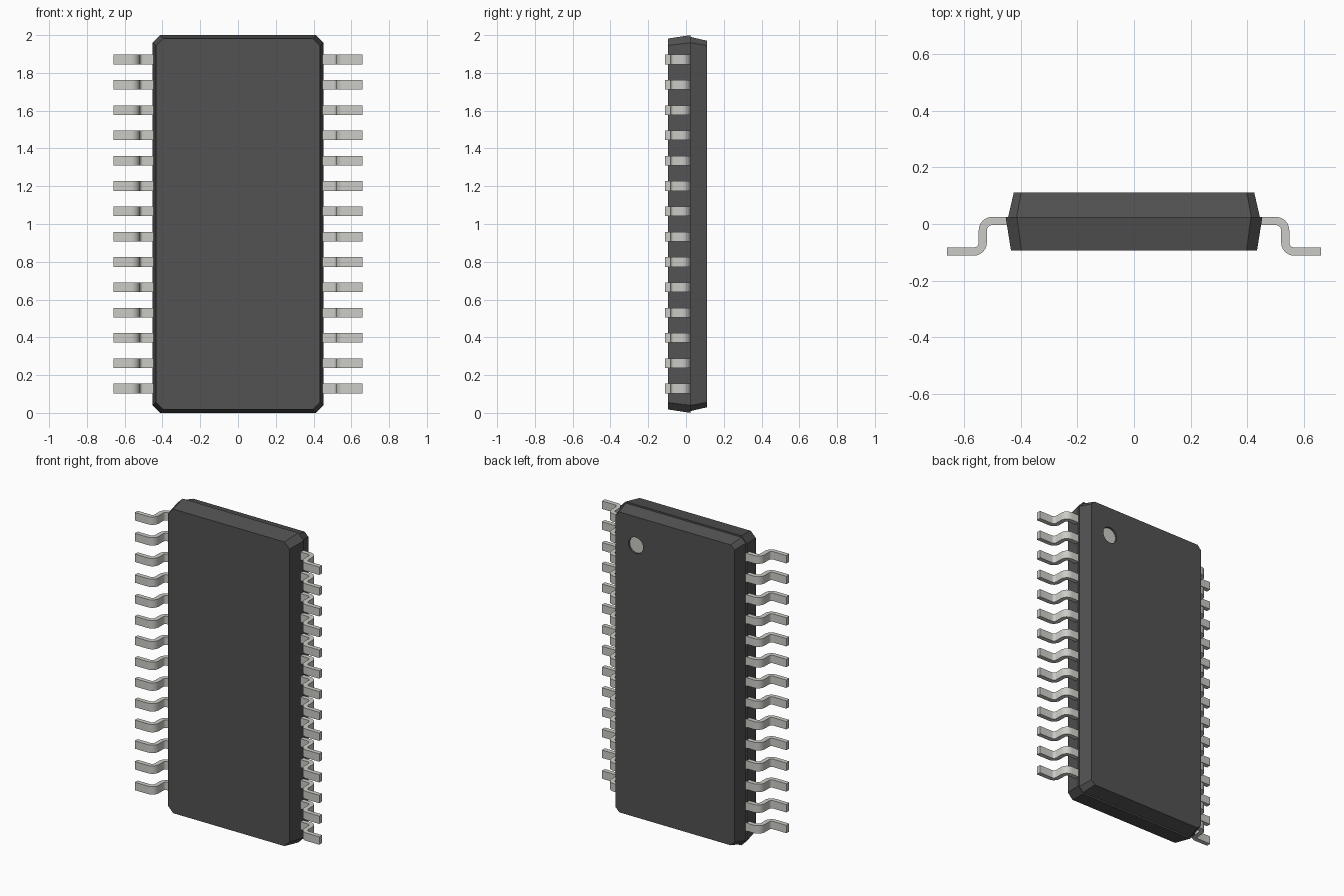
import bpy, bmesh, math

if "Cube" in bpy.data.objects:
    bpy.data.objects.remove(bpy.data.objects["Cube"])

def material(name, rgb):
    m = bpy.data.materials.new(name)
    m.diffuse_color = (*rgb, 1)
    m.use_nodes = True
    m.node_tree.nodes["Principled BSDF"].inputs["Base Color"].default_value = m.diffuse_color
    return m

DARK = material("dark_plastic", (0.085, 0.085, 0.085))
METAL = material("pale_metal", (0.60, 0.60, 0.57))

def make_object(name, bm, mat):
    bmesh.ops.recalc_face_normals(bm, faces=bm.faces)
    mesh = bpy.data.meshes.new(name)
    bm.to_mesh(mesh)
    bm.free()
    mesh.materials.append(mat)
    ob = bpy.data.objects.new(name, mesh)
    bpy.context.collection.objects.link(ob)
    return ob

def octagon(hx, hz, c, y):
    """Rectangle with chamfered corners, centred on z = 1."""
    pts = [(hx, hz - c), (hx - c, hz), (c - hx, hz), (-hx, hz - c),
           (-hx, c - hz), (c - hx, -hz), (hx - c, -hz), (hx, c - hz)]
    return [(x, y, z + 1) for x, z in pts]

def shell(name, ring_a, ring_b):
    """Tapered half of the package between two octagons."""
    bm = bmesh.new()
    a = [bm.verts.new(p) for p in ring_a]
    b = [bm.verts.new(p) for p in ring_b]
    bm.faces.new(a)
    bm.faces.new(b)
    for i in range(8):
        j = (i + 1) % 8
        bm.faces.new((a[i], a[j], b[j], b[i]))
    return make_object(name, bm, DARK)

def disc(name, x, z, y0, y1, r, mat):
    """Round plug along y."""
    bm = bmesh.new()
    ring = [bm.verts.new((x + r * math.cos(t), y0, z + r * math.sin(t)))
            for t in (math.tau * i / 32 for i in range(32))]
    face = bm.faces.new(ring)
    new = bmesh.ops.extrude_face_region(bm, geom=[face])["geom"]
    bmesh.ops.translate(bm, vec=(0, y1 - y0, 0),
                        verts=[v for v in new if isinstance(v, bmesh.types.BMVert)])
    return make_object(name, bm, mat)

# Package body: two tapered halves with a small step at the seam
SEAM, BACK, FRONT = 0.025, 0.112, -0.094
shell("body_front_half", octagon(0.434, 0.982, 0.037, FRONT), octagon(0.453, 1.0, 0.04, SEAM))
back = shell("body_back_half", octagon(0.444, 0.990, 0.03, SEAM), octagon(0.424, 0.970, 0.026, BACK))

# Round orientation recess with a pale floor
DOT_X, DOT_Z, DOT_R = 0.28, 1.785, 0.052
cutter = disc("recess_cutter", DOT_X, DOT_Z, BACK - 0.015, BACK + 0.05, DOT_R, METAL)
mod = back.modifiers.new("recess", 'BOOLEAN')
mod.operation = 'DIFFERENCE'
mod.solver = 'EXACT'
mod.object = cutter
bpy.context.view_layer.objects.active = back
bpy.ops.object.modifier_apply(modifier=mod.name)
bpy.data.objects.remove(cutter)
disc("orientation_dot", DOT_X, DOT_Z, BACK - 0.025, BACK - 0.012, DOT_R, METAL)

# Gull-wing lead profile in x, y
def arc(cx, cy, r, a0, a1, n=6):
    return [(cx + r * math.cos(math.radians(a0 + (a1 - a0) * i / n)),
             cy + r * math.sin(math.radians(a0 + (a1 - a0) * i / n))) for i in range(n + 1)]

T, R = 0.029, 0.018
X_IN, X_OUT, X_TIP = 0.519, 0.548, 0.659
TOP, BOTTOM = SEAM, -0.112
knee = (X_IN - R, TOP - T - R)
ankle = (X_OUT + R, BOTTOM + T + R)
outer = [(0.41, TOP)] + arc(*knee, R + T, 90, 0) + arc(*ankle, R, 180, 270) + [(X_TIP, BOTTOM + T)]
inner = [(0.41, TOP - T)] + arc(*knee, R, 90, 0) + arc(*ankle, R + T, 180, 270) + [(X_TIP, BOTTOM)]

# Fourteen leads per side
WIDTH, PITCH, COUNT = 0.051, 0.134, 14
for side, sx in (("right", 1), ("left", -1)):
    for k in range(COUNT):
        z0 = 1 + (k - (COUNT - 1) / 2) * PITCH - WIDTH / 2
        bm = bmesh.new()
        rows = [[bm.verts.new((sx * x, y, z)) for x, y in line]
                for line, z in ((outer, z0), (inner, z0), (inner, z0 + WIDTH), (outer, z0 + WIDTH))]
        for a, b in zip(rows, rows[1:] + rows[:1]):
            for i in range(len(a) - 1):
                bm.faces.new((a[i], a[i + 1], b[i + 1], b[i]))
        for end in (0, -1):
            bm.faces.new([r[end] for r in rows])
        lead = make_object(f"{side}_lead_{k + 1}", bm, METAL)
        bpy.ops.object.select_all(action='DESELECT')
        lead.select_set(True)
        bpy.context.view_layer.objects.active = lead
        bpy.ops.object.shade_smooth_by_angle(angle=math.radians(35))
